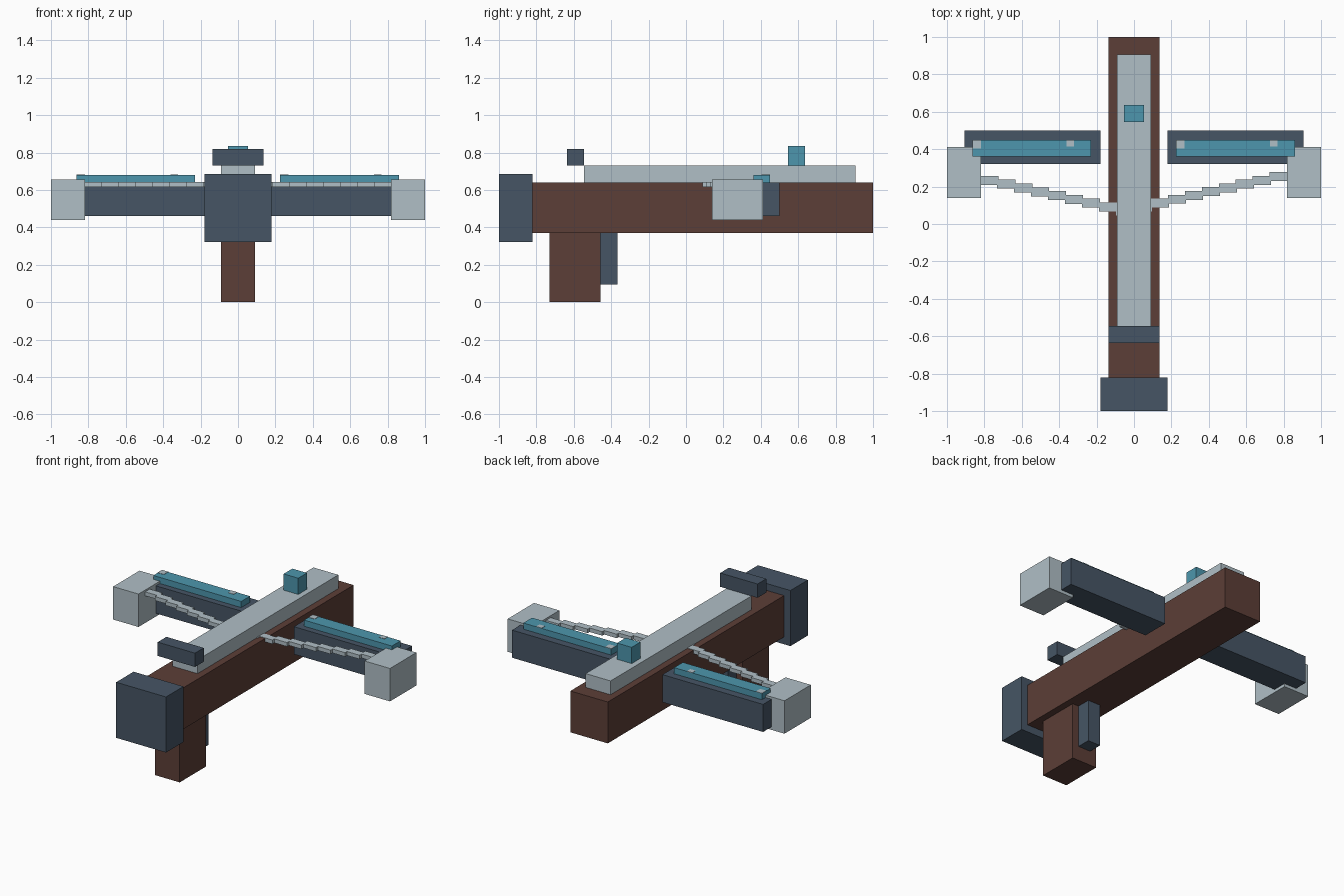
import bpy

if "Cube" in bpy.data.objects:
    bpy.data.objects.remove(bpy.data.objects["Cube"])


def material(name, rgb):
    lin = [((c / 255 + 0.055) / 1.055) ** 2.4 for c in rgb]
    m = bpy.data.materials.new(name)
    m.diffuse_color = (*lin, 1)
    m.use_nodes = True
    m.node_tree.nodes["Principled BSDF"].inputs["Base Color"].default_value = m.diffuse_color
    return m


brown = material("brown wood", (92, 62, 55))
slate = material("dark slate", (70, 85, 101))
grey = material("light grey", (176, 191, 198))
teal = material("teal", (77, 150, 173))


def box(name, mat, x, y, z):
    """Axis-aligned box from (min, max) ranges."""
    bpy.ops.mesh.primitive_cube_add(size=1)
    ob = bpy.context.object
    ob.name = name
    ob.data.materials.append(mat)
    for v in ob.data.vertices:
        v.co = [lo + (hi - lo) * (c + 0.5) for c, (lo, hi) in zip(v.co, (x, y, z))]
    return ob


# Body running front to back
box("stock", brown, (-0.135, 0.135), (-0.82, 1.0), (0.37, 0.64))
box("butt_plate", slate, (-0.18, 0.18), (-1.0, -0.82), (0.322, 0.685))
box("grip", brown, (-0.09, 0.09), (-0.73, -0.457), (0.0, 0.37))
box("trigger", slate, (-0.045, 0.045), (-0.457, -0.367), (0.095, 0.37))
box("rail", grey, (-0.09, 0.09), (-0.546, 0.907), (0.64, 0.73))
box("rear_sight", slate, (-0.135, 0.135), (-0.636, -0.546), (0.73, 0.82))
box("front_sight", teal, (-0.053, 0.053), (0.546, 0.636), (0.73, 0.836))

# Limbs and tips, one per side
for side, s in (("left", -1), ("right", 1)):
    def span(a, b):
        return tuple(sorted((s * a, s * b)))

    box(side + "_limb", slate, span(0.18, 0.907), (0.32, 0.5), (0.46, 0.64))
    box(side + "_tip", grey, span(0.817, 1.0), (0.14, 0.412), (0.44, 0.655))

    # Coloured strip on the limb with two small inlays, same layout on both sides
    x0 = 0.225 if s > 0 else -0.864
    box(side + "_strip", teal, (x0, x0 + 0.635), (0.36, 0.45), (0.64, 0.68))
    box(side + "_end_inlay", grey, (x0, x0 + 0.045), (0.405, 0.45), (0.678, 0.682))
    box(side + "_inlay", grey, (x0 + 0.503, x0 + 0.543), (0.415, 0.45), (0.678, 0.682))

    # Bow string as stepped links, slightly further back on the left
    y0 = 0.112 if s > 0 else 0.091
    for i in range(-1, 8):
        x = 0.09 + i * 0.0908
        y = y0 + i * 0.0203
        box(f"{side}_string_{i + 1}", grey, span(x, x + 0.097),
            (y - 0.024, y + 0.024), (0.617, 0.643))
